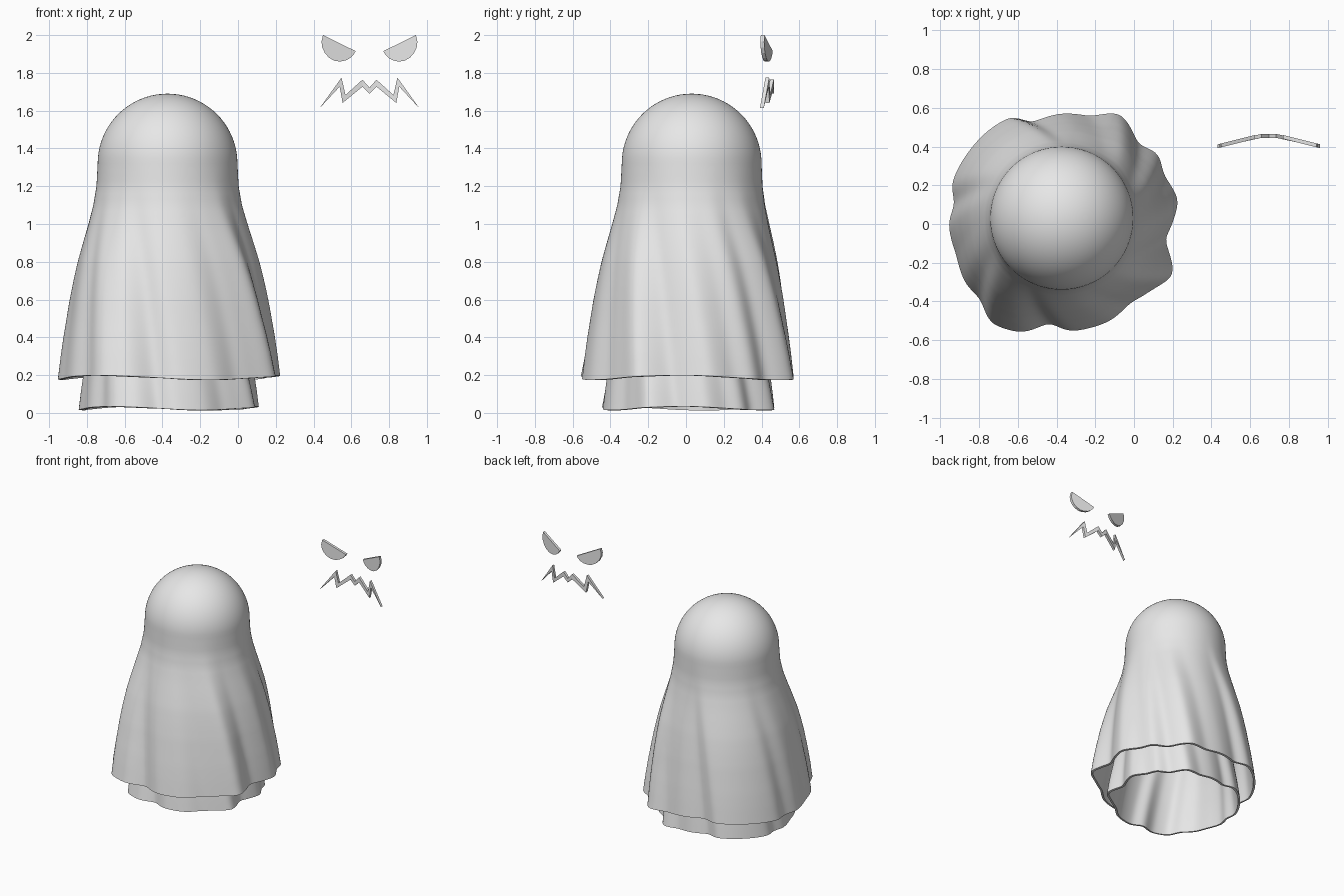
import bpy
import bmesh
from math import sin, cos, pi, radians

default = bpy.data.objects.get("Cube")
if default:
    bpy.data.objects.remove(default, do_unlink=True)

SEGMENTS = 216
CENTRE_X, CENTRE_Y = -0.373, 0.03
HEAD_R, HEAD_Z, HEM_Z = 0.37, 1.32, 0.187
FACE_X = 0.696

cloth = bpy.data.materials.new("pale_grey")
cloth.use_nodes = True
cloth.diffuse_color = (0.8, 0.8, 0.8, 1)
cloth.node_tree.nodes["Principled BSDF"].inputs["Base Color"].default_value = cloth.diffuse_color


def add_object(name, bm):
    bmesh.ops.recalc_face_normals(bm, faces=bm.faces)
    mesh = bpy.data.meshes.new(name)
    bm.to_mesh(mesh)
    bm.free()
    mesh.materials.append(cloth)
    obj = bpy.data.objects.new(name, mesh)
    bpy.context.collection.objects.link(obj)
    bpy.ops.object.select_all(action='DESELECT')
    obj.select_set(True)
    bpy.context.view_layer.objects.active = obj
    return obj


def lerp(points, x):
    for (a, u), (b, v) in zip(points, points[1:]):
        if x <= b:
            return u + (v - u) * (x - a) / (b - a)
    return points[-1][1]


# Hem folds: angle in degrees, radius in hundredths
FOLDS = [(-177, 58.5), (-161, 57.5), (-146, 60), (-135, 59), (-124, 65.5),
         (-109, 62.5), (-97, 54), (-86, 58.5), (-64, 58.5), (-51, 56),
         (-38, 59.5), (-27, 65), (-12, 54), (9, 61), (23, 57), (34, 60),
         (44, 54.5), (52, 58.5), (61, 62), (74, 54.5), (90, 54), (108, 51.5),
         (116, 58.5), (129, 59), (143, 59), (163, 59.5), (172, 55.5), (183, 58.5)]

hem = []
for i in range(SEGMENTS):
    angle = i * 360 / SEGMENTS
    hem.append(lerp(FOLDS, angle if angle <= 183 else angle - 360) / 100)
for _ in range(5):
    hem = [(hem[i - 1] + 2 * hem[i] + hem[(i + 1) % SEGMENTS]) / 4 for i in range(SEGMENTS)]

# How far the cloth has spread from head radius to hem, by height
SPREAD = [(HEM_Z, 1), (0.3, 0.93), (0.4, 0.86), (0.5, 0.78), (0.6, 0.7), (0.7, 0.605),
          (0.8, 0.5), (0.9, 0.37), (1.0, 0.235), (1.1, 0.11), (1.2, 0.03), (HEAD_Z, 0)]


def hem_radius(angle):
    t = (angle / (2 * pi) * SEGMENTS) % SEGMENTS
    i = int(t)
    return hem[i] + (hem[(i + 1) % SEGMENTS] - hem[i]) * (t - i)


def cloth_ring(z):
    spread = lerp(SPREAD, z)
    ring = []
    for i in range(SEGMENTS):
        a = 2 * pi * i / SEGMENTS
        fold = hem_radius(a + radians(20) * (1 - spread))
        r = HEAD_R + (fold - HEAD_R) * spread
        dip = 0.012 * sin(3 * a + radians(111)) * max(0, spread - 0.5) * 2
        ring.append((r * cos(a), r * sin(a), z + dip))
    return ring


def head_ring(lift):
    r, z = HEAD_R * cos(lift), HEAD_Z + HEAD_R * sin(lift)
    return [(r * cos(2 * pi * i / SEGMENTS), r * sin(2 * pi * i / SEGMENTS), z)
            for i in range(SEGMENTS)]


# Draped sheet: folded skirt below, round head above
def make_sheet(name, scale, drop):
    def place(p):
        return (CENTRE_X + p[0] * scale, CENTRE_Y + p[1] * scale, p[2] * scale - drop)

    rows = 36
    rings = [cloth_ring(HEM_Z + (HEAD_Z - HEM_Z) * k / rows) for k in range(rows)]
    rings += [head_ring(pi / 2 * k / 20) for k in range(20)]
    bm = bmesh.new()
    loops = [[bm.verts.new(place(p)) for p in ring] for ring in rings]
    for low, high in zip(loops, loops[1:]):
        for i in range(SEGMENTS):
            j = (i + 1) % SEGMENTS
            bm.faces.new((low[i], low[j], high[j], high[i]))
    crown = bm.verts.new(place((0, 0, HEAD_Z + HEAD_R)))
    for i in range(SEGMENTS):
        bm.faces.new((loops[-1][i], loops[-1][(i + 1) % SEGMENTS], crown))
    obj = add_object(name, bm)
    solid = obj.modifiers.new("thickness", 'SOLIDIFY')
    solid.thickness = 0.016
    solid.offset = -1
    bpy.ops.object.modifier_apply(modifier=solid.name)
    bpy.ops.object.shade_smooth_by_angle(angle=radians(40))


make_sheet("outer_sheet", 1.0, 0.0)
make_sheet("inner_sheet", 0.81, 0.127)


# Face plates follow a shallow curve
def face_point(dx, z, depth):
    return (FACE_X + dx, 0.465 - 0.25 * max(0, abs(dx) - 0.05) - depth, z)


def make_plate(name, polygons):
    bm = bmesh.new()
    for poly in polygons:
        bm.faces.new([bm.verts.new(face_point(x, z, 0)) for x, z in poly])
    bmesh.ops.remove_doubles(bm, verts=bm.verts, dist=0.0005)
    back = bm.faces[:]
    made = bmesh.ops.extrude_face_region(bm, geom=back, use_keep_orig=True)
    for v in made["geom"]:
        if isinstance(v, bmesh.types.BMVert):
            v.co.y -= 0.02
    add_object(name, bm)


# Slanted half-round eyes
EYE = [(0.246, 2.0), (0.254, 1.965), (0.25, 1.935), (0.236, 1.905), (0.214, 1.88),
       (0.185, 1.864), (0.155, 1.86), (0.125, 1.866), (0.1, 1.88), (0.083, 1.898), (0.073, 1.915)]
for side, label in ((1, "left_eye"), (-1, "right_eye")):
    make_plate(label, [[(side * x, z) for x, z in EYE]])

# Jagged mouth: upper and lower edges from the middle outwards
UPPER = [(0, 1.722), (0.037, 1.764), (0.127, 1.683), (0.148, 1.775), (0.264, 1.613)]
LOWER = [(0, 1.69), (0.037, 1.727), (0.142, 1.641), (0.158, 1.727), (0.264, 1.613)]
strips = []
for side in (1, -1):
    for k in range(4):
        quad = [UPPER[k], UPPER[k + 1], LOWER[k + 1], LOWER[k]]
        if k == 3:
            quad.pop(2)
        strips.append([(side * x, z) for x, z in quad])
make_plate("mouth", strips)
